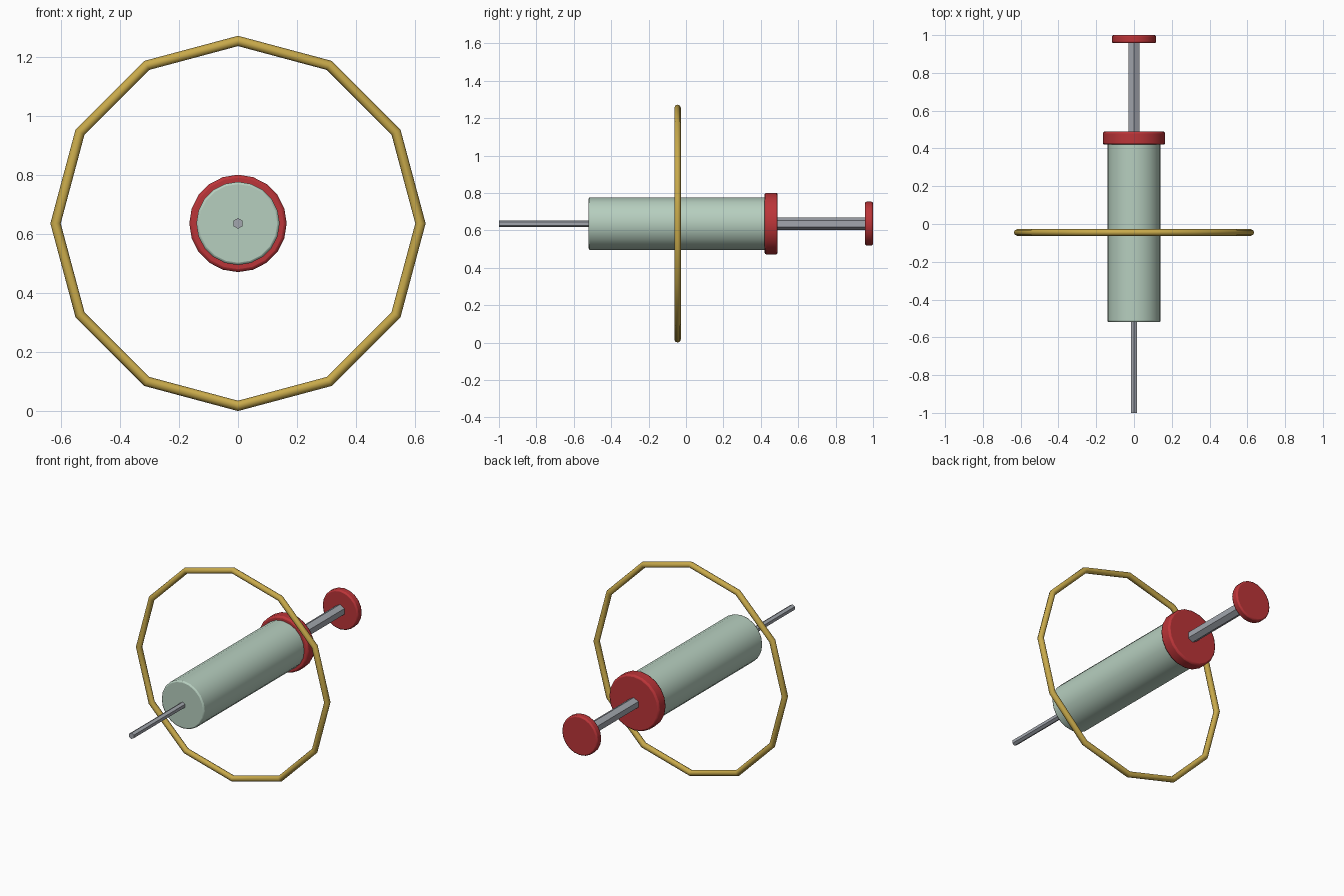
import bpy
import math

if "Cube" in bpy.data.objects:
    bpy.data.objects.remove(bpy.data.objects["Cube"])

CZ = 0.636  # height of the syringe axis


def material(name, rgb):
    m = bpy.data.materials.new(name)
    m.diffuse_color = (*rgb, 1)
    m.use_nodes = True
    m.node_tree.nodes["Principled BSDF"].inputs["Base Color"].default_value = m.diffuse_color
    return m


GLASS = material("pale_green", (0.47, 0.62, 0.52))
RED = material("red", (0.50, 0.035, 0.04))
STEEL = material("steel_grey", (0.36, 0.38, 0.42))
GOLD = material("gold", (0.58, 0.40, 0.07))


def finish(name, mat, angle):
    ob = bpy.context.object
    ob.name = name
    ob.data.materials.append(mat)
    bpy.ops.object.transform_apply(location=False, rotation=True, scale=True)
    bpy.ops.object.shade_smooth_by_angle(angle=math.radians(angle))
    return ob


def rod(name, y0, y1, radius, sides, mat, bevel=0.0):
    """Cylinder along y, with optional rounded rims."""
    bpy.ops.mesh.primitive_cylinder_add(
        vertices=sides, radius=radius, depth=y1 - y0,
        location=(0, (y0 + y1) / 2, CZ), rotation=(math.pi / 2, 0, 0))
    ob = finish(name, mat, 35)
    if bevel:
        b = ob.modifiers.new("rim", 'BEVEL')
        b.width = bevel
        b.segments = 2
        b.limit_method = 'ANGLE'
        b.angle_limit = math.radians(40)
    return ob


# Syringe body, from needle tip to thumb rest
rod("needle", -1.0, -0.51, 0.018, 6, STEEL)
rod("barrel", -0.52, 0.43, 0.141, 20, GLASS, 0.008)
rod("barrel_cap", 0.42, 0.49, 0.165, 20, RED, 0.01)
rod("plunger_rod", 0.48, 0.97, 0.034, 6, STEEL)
rod("thumb_rest", 0.957, 1.0, 0.117, 20, RED, 0.008)

# Twelve-sided ring around the barrel
bpy.ops.mesh.primitive_torus_add(
    major_segments=12, minor_segments=8, major_radius=0.6185, minor_radius=0.0175,
    location=(0, -0.045, CZ), rotation=(math.pi / 2, 0, 0))
finish("ring", GOLD, 50)
